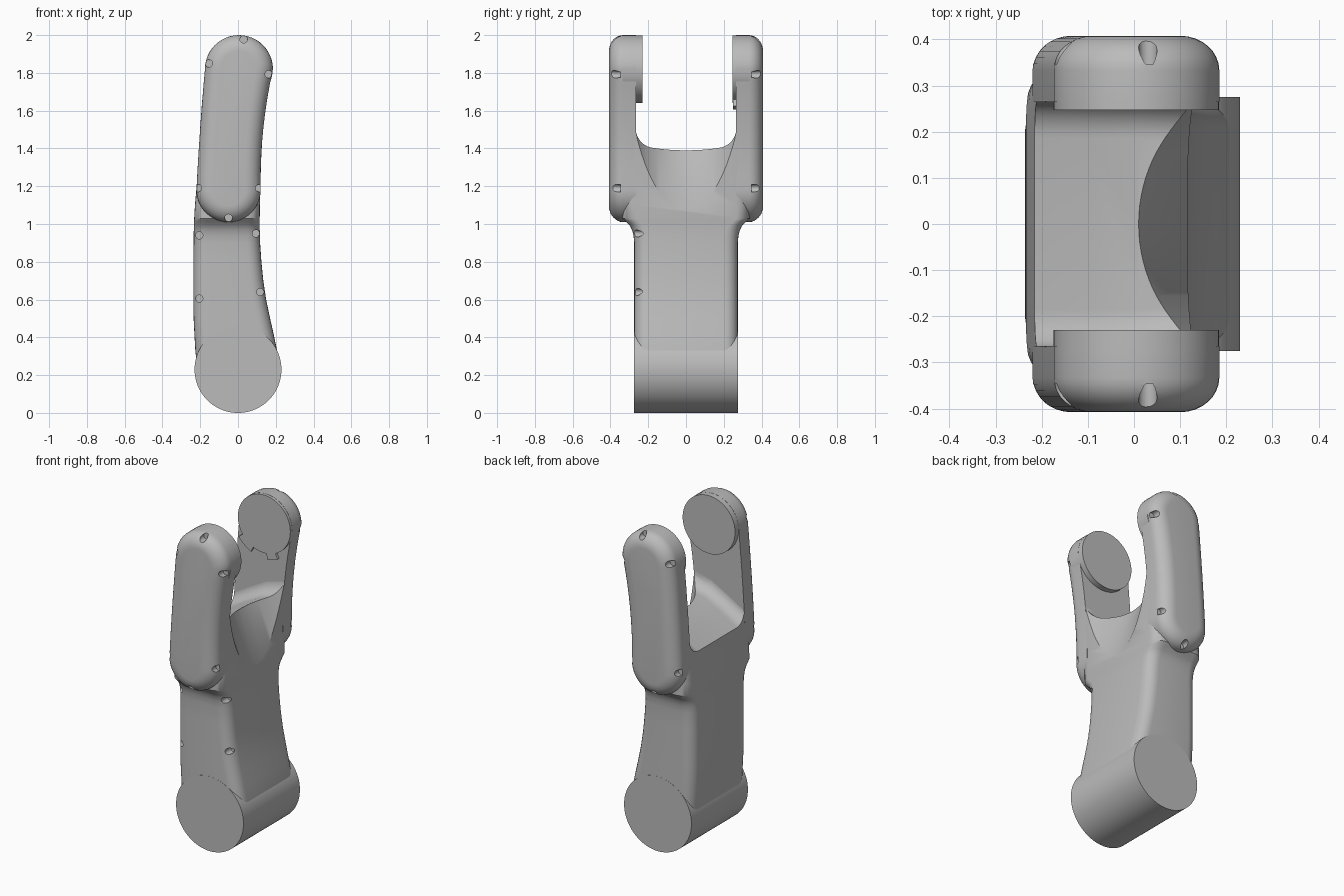
import bpy, bmesh, math
from mathutils import Matrix, Vector

if "Cube" in bpy.data.objects:
    bpy.data.objects.remove(bpy.data.objects["Cube"])

grey = bpy.data.materials.new("plain_grey")
grey.diffuse_color = (0.5, 0.5, 0.5, 1)
grey.use_nodes = True
grey.node_tree.nodes["Principled BSDF"].inputs["Base Color"].default_value = grey.diffuse_color


def finish(bm, name):
    bmesh.ops.recalc_face_normals(bm, faces=bm.faces)
    me = bpy.data.meshes.new(name)
    bm.to_mesh(me)
    bm.free()
    ob = bpy.data.objects.new(name, me)
    me.materials.append(grey)
    bpy.context.collection.objects.link(ob)
    return ob


def loft(rings, name):
    """Skin equal-length closed rings and cap both ends."""
    bm = bmesh.new()
    vs = [[bm.verts.new(p) for p in r] for r in rings]
    n = len(vs[0])
    for a, b in zip(vs, vs[1:]):
        for i in range(n):
            j = (i + 1) % n
            bm.faces.new((a[i], a[j], b[j], b[i]))
    bm.faces.new(vs[0])
    bm.faces.new(vs[-1])
    return finish(bm, name)


def y_cylinder(name, x, z, r, y0, y1, n=64):
    circle = [2 * math.pi * i / n for i in range(n)]
    return loft([[(x + r * math.cos(a), y, z + r * math.sin(a)) for a in circle]
                 for y in (y0, y1)], name)


def cut(ob, cutter):
    m = ob.modifiers.new("cut", 'BOOLEAN')
    m.operation, m.solver, m.object = 'DIFFERENCE', 'EXACT', cutter
    bpy.context.view_layer.objects.active = ob
    bpy.ops.object.modifier_apply(modifier=m.name)
    bpy.data.objects.remove(cutter)


def smooth(ob, angle=32):
    bpy.ops.object.select_all(action='DESELECT')
    ob.select_set(True)
    bpy.context.view_layer.objects.active = ob
    bpy.ops.object.shade_smooth_by_angle(angle=math.radians(angle))


# Bottom hinge barrel
smooth(y_cylinder("hinge_barrel", 0, 0.23, 0.23, -0.275, 0.275, 96))

# Stem and fork body: rounded sections (height, left, right, half depth)
SECTIONS = [(0.2, -0.212, 0.222, 0.274), (0.33, -0.226, 0.207, 0.274),
            (0.42, -0.231, 0.188, 0.274), (0.5, -0.235, 0.17, 0.274),
            (0.6, -0.236, 0.149, 0.274), (0.7, -0.236, 0.134, 0.274),
            (0.8, -0.236, 0.124, 0.274), (0.9, -0.235, 0.117, 0.274),
            (0.94, -0.235, 0.116, 0.278), (0.97, -0.234, 0.115, 0.286),
            (0.995, -0.234, 0.115, 0.3), (1.015, -0.233, 0.115, 0.322),
            (1.03, -0.232, 0.115, 0.336), (1.1, -0.228, 0.116, 0.336),
            (1.2, -0.219, 0.118, 0.336), (1.35, -0.21, 0.123, 0.336),
            (1.5, -0.201, 0.131, 0.336), (1.65, -0.19, 0.147, 0.336),
            (1.8, -0.172, 0.175, 0.336)]


def rounded_section(z, x0, x1, w, r=0.07, n=6):
    corners = [(x1 - r, w - r, 0), (x0 + r, w - r, 90),
               (x0 + r, r - w, 180), (x1 - r, r - w, 270)]
    return [(cx + r * math.cos(math.radians(a + 90 * i / n)),
             cy + r * math.sin(math.radians(a + 90 * i / n)), z)
            for cx, cy, a in corners for i in range(n + 1)]


body = loft([rounded_section(*s) for s in SECTIONS], "fork_body")


# U slot with a floor that climbs from left to right
def slot_ring(x, floor, w=0.266, r=0.08, n=8):
    ring = [(x, -w, 2.2)]
    for side, start in ((-1, 180), (1, 270)):
        for i in range(n + 1):
            a = math.radians(start + 90 * i / n)
            ring.append((x, side * (w - r) + r * math.cos(a), floor + r + r * math.sin(a)))
    return ring + [(x, w, 2.2)]


cut(body, loft([slot_ring(x, z) for x, z in
                ((-0.4, 1.17), (-0.23, 1.25), (-0.1, 1.33), (0.01, 1.39),
                 (0.14, 1.425), (0.4, 1.47))], "slot_cutter"))

# Sloping round scoop on the right side of the crotch
R = 0.31
scoop = []
for z in (0.9, 1.9):
    cx = 0.01 + (1.39 - z) * 0.33 + R
    scoop.append([(cx + R * math.cos(2 * math.pi * i / 96),
                   min(0.266, max(-0.266, R * math.sin(2 * math.pi * i / 96))), z)
                  for i in range(96)])
cut(body, loft(scoop, "scoop_cutter"))

# Screw pockets on the front of the stem
for x, z in ((-0.205, 0.94), (0.095, 0.95), (-0.205, 0.605), (0.118, 0.64)):
    cut(body, y_cylinder("pocket_cutter", x, z, 0.019, -0.4, -0.212, 20))
smooth(body)


# Curved capsule outline of the side covers
def outline(inset):
    def centre(z):
        t = (z - 1.18) / 0.64
        return -0.05 + 0.01 * t + 0.045 * t * t

    def radius(z):
        t = (z - 1.18) / 0.64
        return 0.17 - 0.022 * t + 0.032 * t * t - inset

    zs = [1.18 + 0.64 * i / 8 for i in range(1, 8)]
    pts = []
    for z, start, heights, side in ((1.18, 180, zs, 1), (1.82, 0, zs[::-1], -1)):
        for i in range(25):
            a = math.radians(start + 180 * i / 24)
            pts.append((centre(z) + radius(z) * math.cos(a), z + radius(z) * math.sin(a)))
        pts += [(centre(h) + side * radius(h), h) for h in heights]
    return pts


POCKETS = [(0.03, 1.978), (-0.155, 1.85), (0.163, 1.793),
           (-0.212, 1.19), (0.113, 1.19), (-0.05, 1.032)]
for side, label, inner in ((-1, "front", 0.23), (1, "back", 0.247)):
    # Side cover with a rounded outer rim
    steps = [(0, 0.265)]
    for i in range(9):
        a = math.pi / 2 * i / 8
        steps.append((0.085 * (1 - math.cos(a)), 0.333 + 0.075 * math.sin(a)))
    cover = loft([[(x, side * y, z) for x, z in outline(ins)] for ins, y in steps],
                 label + "_cover")
    for x, z in POCKETS:
        cut(cover, y_cylinder("pocket_cutter", x, z, 0.02, side * 0.347, side * 0.5, 20))
    smooth(cover)
    # Round pivot boss on the inner face
    smooth(y_cylinder(label + "_pivot_boss", 0.005, 1.82, 0.179, side * inner, side * 0.335))

# Small stop tabs under the back boss
for k, (a0, a1) in enumerate(((-145, -115), (-85, -65))):
    angles = [math.radians(a0 + (a1 - a0) * i / 6) for i in range(7)]
    arc = [(0.005 + r * math.cos(a), 1.82 + r * math.sin(a))
           for r, seq in ((0.17, angles), (0.215, angles[::-1])) for a in seq]
    loft([[(x, y, z) for x, z in arc] for y in (0.249, 0.285)], "stop_tab_%d" % (k + 1))
